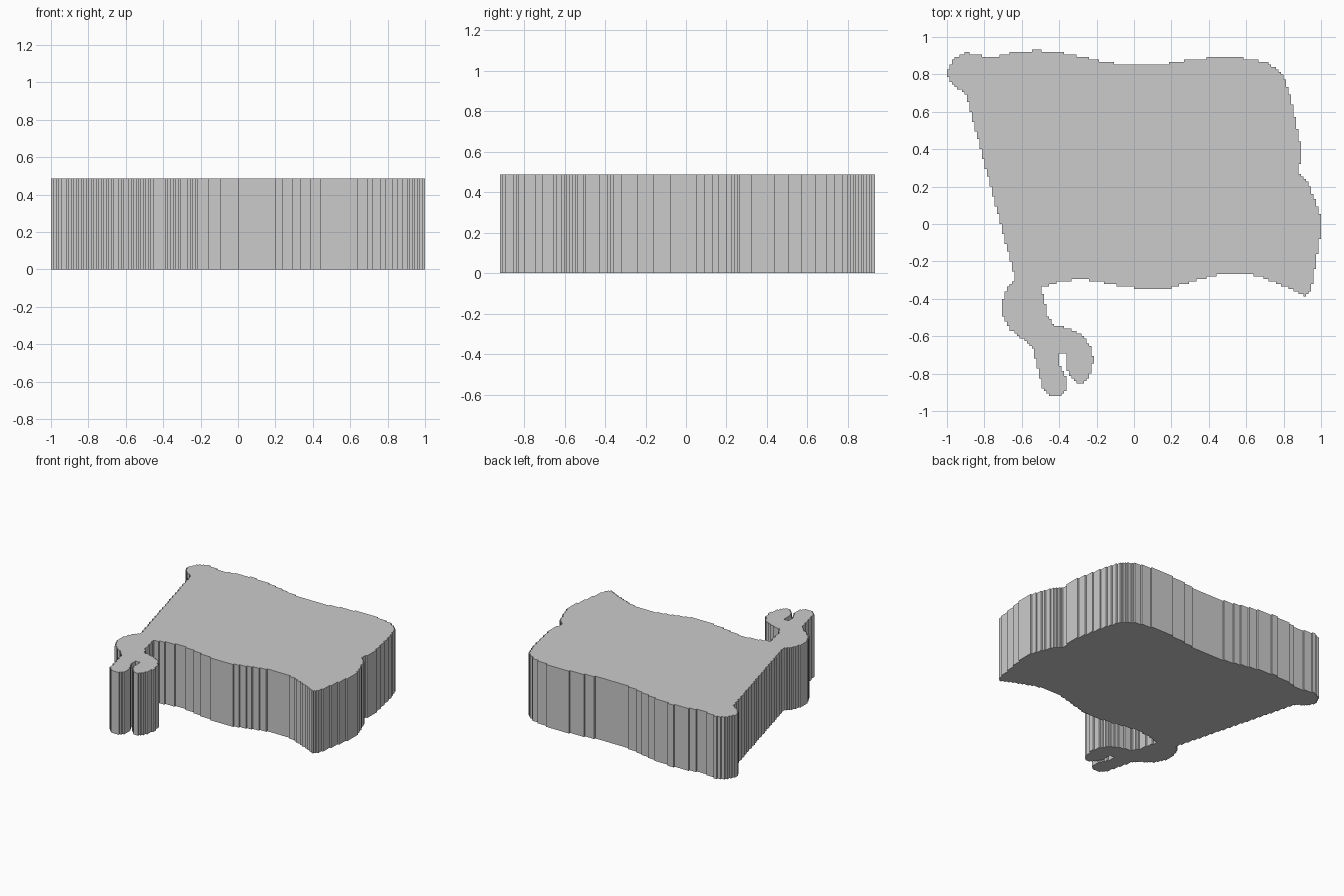
import bpy, bmesh

if "Cube" in bpy.data.objects:
    bpy.data.objects.remove(bpy.data.objects["Cube"])

HEIGHT = 0.487
CELLS = 150  # stepped outline: cells across the 2 unit width

# Outline of the banner with its curled lower left corner, clockwise
outline = [
    # rolled upper left corner and wavy top edge
    (-1, .79), (-1, .82), (-.96, .885), (-.90, .915), (-.83, .91), (-.80, .89),
    (-.76, .892), (-.62, .922), (-.52, .928), (-.41, .922), (-.20, .877),
    (-.08, .855), (.04, .848), (.16, .856), (.30, .88), (.45, .891),
    (.58, .887), (.70, .868), (.77, .83), (.81, .77),
    # right edge
    (.84, .67), (.89, .42), (.885, .275), (.93, .22), (.97, .12), (1, .035),
    (1, -.035), (.95, -.34), (.92, -.388), (.86, -.355),
    # wavy bottom edge
    (.66, -.275), (.54, -.26), (.42, -.275), (.20, -.34), (.08, -.352),
    (-.04, -.335), (-.27, -.295), (-.39, -.305), (-.495, -.34),
    # curl with its slot
    (-.46, -.49), (-.42, -.545), (-.34, -.56), (-.27, -.60), (-.23, -.66),
    (-.215, -.73), (-.23, -.80), (-.26, -.845), (-.29, -.855), (-.33, -.83),
    (-.36, -.775), (-.357, -.715), (-.37, -.69), (-.40, -.69), (-.40, -.74),
    (-.38, -.785), (-.36, -.82), (-.355, -.87), (-.39, -.92), (-.44, -.92),
    (-.485, -.88), (-.51, -.79), (-.54, -.66), (-.60, -.615), (-.67, -.56),
    (-.705, -.48), (-.705, -.41), (-.68, -.34), (-.645, -.30),
    # straight left edge
    (-.647, -.25), (-.90, .70), (-.96, .74),
]


def inside(x, y):
    hit = False
    for (x1, y1), (x2, y2) in zip(outline, outline[1:] + outline[:1]):
        if (y1 > y) != (y2 > y) and x < x1 + (y - y1) * (x2 - x1) / (y2 - y1):
            hit = not hit
    return hit


# Keep the cells inside the outline and merge them into one flat face
bm = bmesh.new()
bmesh.ops.create_grid(bm, x_segments=CELLS, y_segments=CELLS, size=1)
outer = [f for f in bm.faces if not inside(*f.calc_center_median().xy)]
bmesh.ops.delete(bm, geom=outer, context='FACES')
bmesh.ops.dissolve_limit(bm, angle_limit=0.02, verts=bm.verts[:], edges=bm.edges[:])

# Raise it into a slab
ret = bmesh.ops.extrude_face_region(bm, geom=bm.faces[:], use_keep_orig=True)
top = [v for v in ret['geom'] if isinstance(v, bmesh.types.BMVert)]
bmesh.ops.translate(bm, verts=top, vec=(0, 0, HEIGHT))
bmesh.ops.recalc_face_normals(bm, faces=bm.faces[:])

mesh = bpy.data.meshes.new("banner_slab")
bm.to_mesh(mesh)
bm.free()
bpy.context.collection.objects.link(bpy.data.objects.new("banner_slab", mesh))
